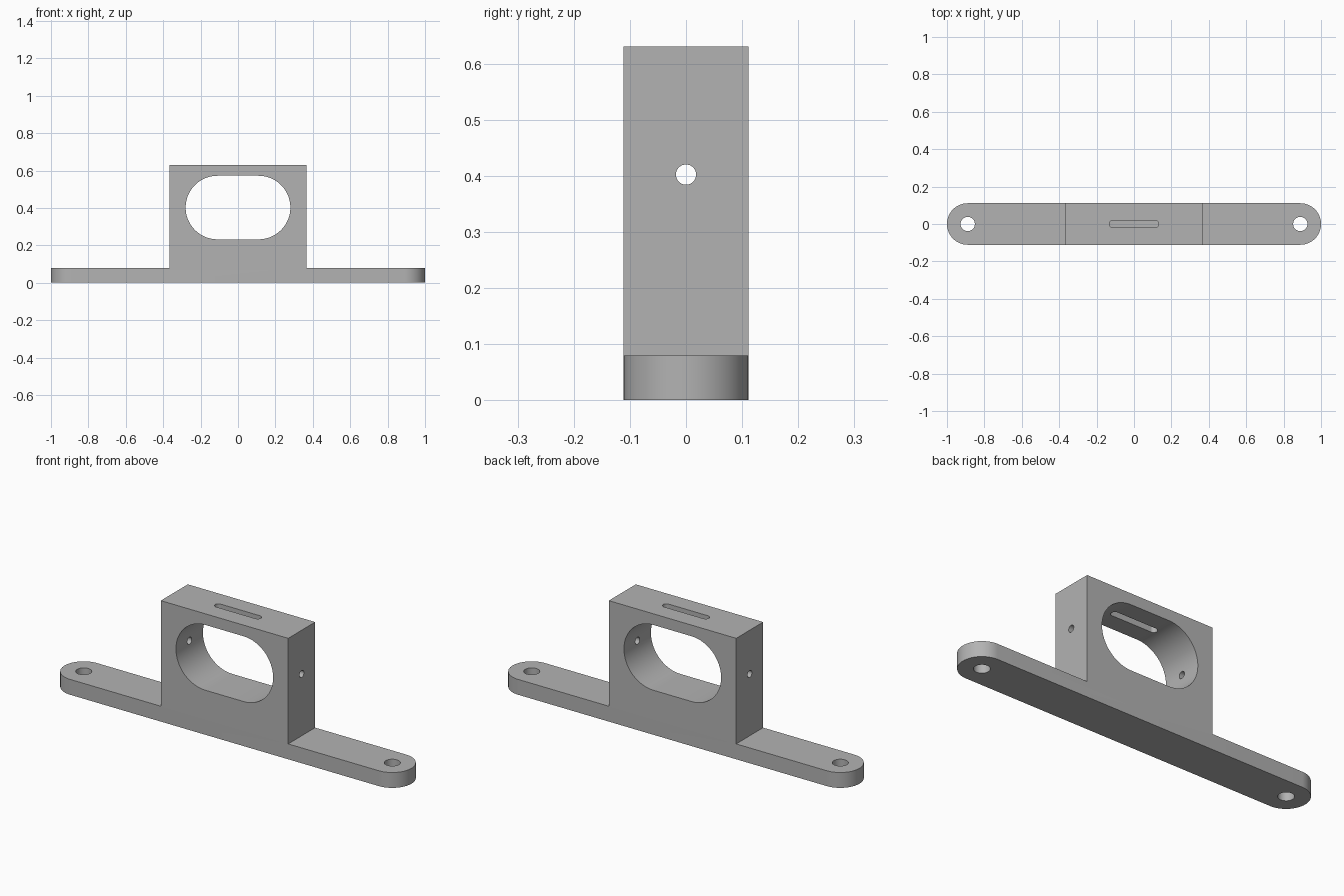
import bpy, bmesh, math
from mathutils import Matrix

cube = bpy.data.objects.get("Cube")
if cube:
    bpy.data.objects.remove(cube, do_unlink=True)

WIDTH, BASE_H, TOP = 0.111, 0.08, 0.63
BLOCK_X, HOLE_Z = 0.367, 0.402

grey = bpy.data.materials.new("plain grey")
grey.use_nodes = True
grey.diffuse_color = (0.45, 0.45, 0.45, 1)
grey.node_tree.nodes["Principled BSDF"].inputs["Base Color"].default_value = (0.45, 0.45, 0.45, 1)


def arc(cx, r, start, steps):
    """Half circle of points about (cx, 0), counter-clockwise from start."""
    return [(cx + r * math.cos(start + math.pi * i / steps),
             r * math.sin(start + math.pi * i / steps), 0) for i in range(steps + 1)]


def finish(bm, name):
    bmesh.ops.recalc_face_normals(bm, faces=bm.faces)
    mesh = bpy.data.meshes.new(name)
    bm.to_mesh(mesh)
    bm.free()
    mesh.materials.append(grey)
    ob = bpy.data.objects.new(name, mesh)
    bpy.context.collection.objects.link(ob)
    return ob


def raise_faces(bm, faces, height, keep):
    new = bmesh.ops.extrude_face_region(bm, geom=faces, use_keep_orig=keep)["geom"]
    verts = [g for g in new if isinstance(g, bmesh.types.BMVert)]
    bmesh.ops.translate(bm, verts=verts, vec=(0, 0, height))
    return [g for g in new if isinstance(g, bmesh.types.BMFace)]


def slot_cutter(name, half_straight, r, length, matrix, steps=32):
    """Round-ended prism, centred on its own z axis, then placed by matrix."""
    bm = bmesh.new()
    pts = arc(half_straight, r, -math.pi / 2, steps) + arc(-half_straight, r, math.pi / 2, steps)
    face = bm.faces.new([bm.verts.new((x, y, -length / 2)) for x, y, _ in pts])
    raise_faces(bm, [face], length, True)
    bmesh.ops.remove_doubles(bm, verts=bm.verts, dist=0.0001)
    bmesh.ops.transform(bm, matrix=matrix, verts=bm.verts)
    ob = finish(bm, name)
    ob.hide_render = True
    return ob


# Rounded base strip with the upright block raised from its middle
bm = bmesh.new()
corners = {(sx, sy): bm.verts.new((sx * BLOCK_X, sy * WIDTH, 0)) for sx in (-1, 1) for sy in (-1, 1)}
middle = bm.faces.new([corners[k] for k in ((-1, -1), (1, -1), (1, 1), (-1, 1))])
for s in (-1, 1):
    end = [bm.verts.new(p) for p in arc(s * (1 - WIDTH), WIDTH, -s * math.pi / 2, 32)]
    bm.faces.new([corners[s, -s]] + end + [corners[s, s]])
tops = raise_faces(bm, list(bm.faces), BASE_H, True)
block_top = min(tops, key=lambda f: abs(f.calc_center_median().x))
raise_faces(bm, [block_top], TOP - BASE_H, False)
bmesh.ops.recalc_face_normals(bm, faces=bm.faces)
bmesh.ops.dissolve_limit(bm, angle_limit=0.01, verts=bm.verts, edges=bm.edges)
body = finish(bm, "mounting_bracket")

# Window, side pin hole, top slot and the two screw holes
turn_x = Matrix.Rotation(math.pi / 2, 4, "X")
turn_y = Matrix.Rotation(math.pi / 2, 4, "Y")
lift = Matrix.Translation((0, 0, HOLE_Z))
cutters = [
    slot_cutter("window_cutter", 0.11, 0.17, 1, lift @ turn_x),
    slot_cutter("pin_hole_cutter", 0, 0.018, 1, lift @ turn_y),
    slot_cutter("top_slot_cutter", 0.113, 0.019, 0.6, Matrix.Translation((0, 0, 0.7))),
]
for side, s in (("left", 1), ("right", -1)):
    cutters.append(slot_cutter(side + "_screw_hole_cutter", 0, 0.038, 1,
                               Matrix.Translation((s * (1 - WIDTH), 0, 0))))

for cutter in cutters:
    mod = body.modifiers.new(cutter.name, "BOOLEAN")
    mod.operation, mod.solver, mod.object = "DIFFERENCE", "EXACT", cutter

# Apply the cuts, remove the cutters and smooth the curved walls
bpy.ops.object.select_all(action="DESELECT")
body.select_set(True)
bpy.context.view_layer.objects.active = body
for mod in list(body.modifiers):
    bpy.ops.object.modifier_apply(modifier=mod.name)
for cutter in cutters:
    bpy.data.objects.remove(cutter, do_unlink=True)
bpy.ops.object.shade_smooth_by_angle(angle=math.radians(30))
